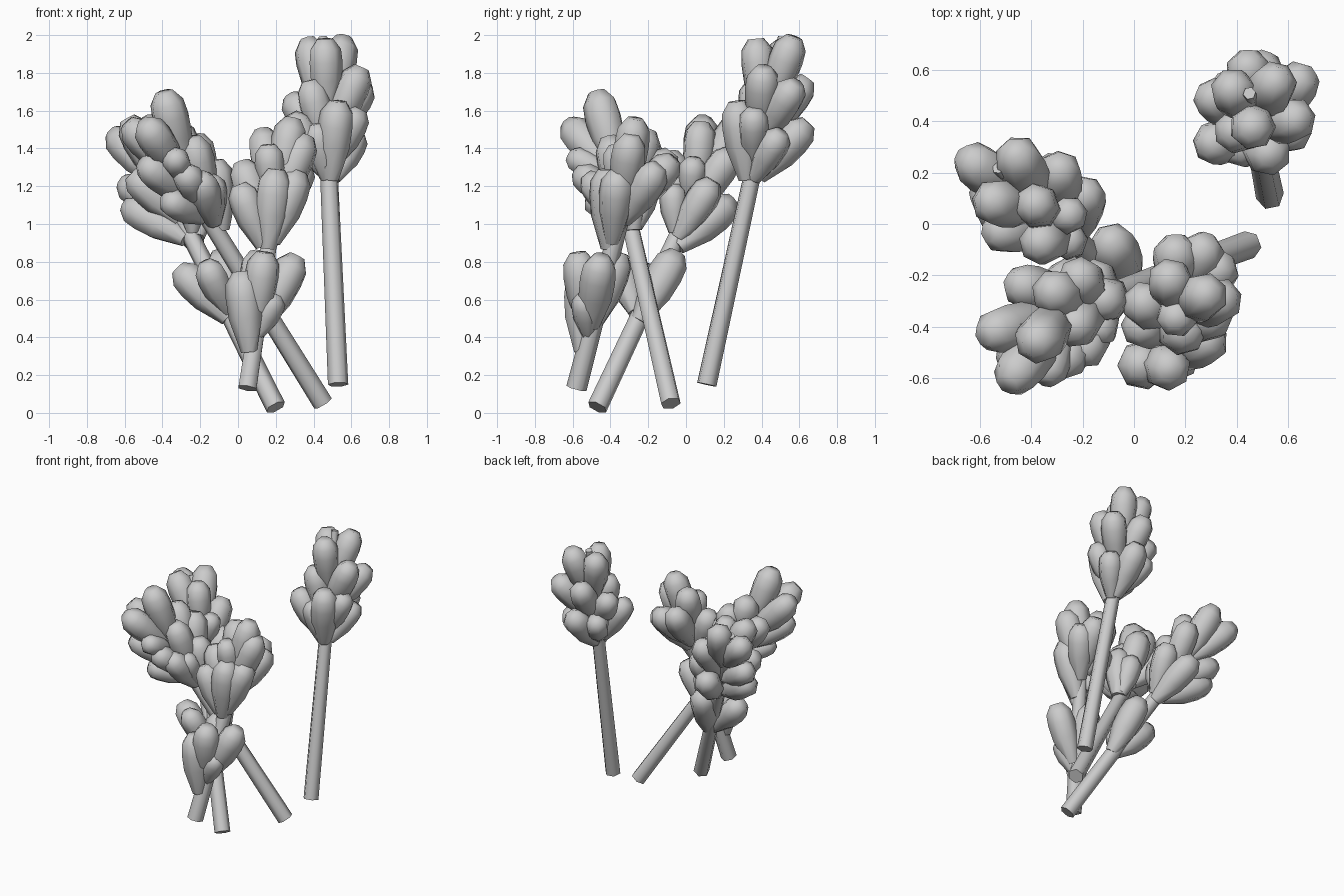
import bpy, bmesh, math
from mathutils import Vector


def lathe(bm, base, tip, profile, sides, turn=0.0):
    """Closed faceted spindle along base->tip; profile = (fraction, radius)."""
    axis = tip - base
    q = axis.to_track_quat('Z', 'Y')
    rings = []
    for f, r in profile:
        ring = []
        for i in range(sides):
            a = turn + 2 * math.pi * i / sides
            ring.append(bm.verts.new(base + axis * f + q @ Vector((r * math.cos(a), r * math.sin(a), 0))))
        rings.append(ring)
    for lo, hi in zip(rings, rings[1:]):
        for i in range(sides):
            j = (i + 1) % sides
            bm.faces.new((lo[i], lo[j], hi[j], hi[i]))
    bm.faces.new(rings[0][::-1])
    bm.faces.new(rings[-1])


def finish(bm, name):
    me = bpy.data.meshes.new(name)
    bm.to_mesh(me)
    bm.free()
    ob = bpy.data.objects.new(name, me)
    bpy.context.collection.objects.link(ob)
    me.shade_smooth()
    me.set_sharp_from_angle(angle=math.radians(65))


def stalk(name, foot, top, buds):
    """A straight stem with buds leaning out of it; bud = tip x, y, z, length."""
    foot, top = Vector(foot), Vector(top)
    bm = bmesh.new()
    lathe(bm, foot, top, [(0, 0.055), (0.7, 0.047), (1, 0.025)], 6)
    finish(bm, name + "_stem")
    d = (top - foot).normalized()
    bm = bmesh.new()
    for k, (x, y, z, length) in enumerate(buds):
        tip = Vector((x, y, z))
        along = (tip - foot).dot(d)
        out = tip - foot - d * along
        back = math.sqrt(max(length ** 2 - out.length ** 2, 0.03))
        base = foot + d * (along - back) + out * 0.15
        tip += (tip - base).normalized() * 0.01
        r = 0.04 + 0.135 * length
        lathe(bm, base, tip, [(0, r * 0.45), (0.42, r * 0.94), (0.68, r),
                              (0.86, r * 0.92), (1, r * 0.48)], 7, k)
    finish(bm, name + "_buds")


# tall stalk at the back right
stalk("tall_stalk", (0.53, 0.11, 0.15), (0.45, 0.51, 1.99), [
    (.37, .54, 1.97, .38), (.56, .57, 1.98, .4), (.46, .37, 1.97, .38),
    (.65, .41, 1.82, .38), (.67, .58, 1.74, .38), (.44, .64, 1.76, .38),
    (.38, .36, 1.75, .36), (.53, .27, 1.64, .42), (.28, .31, 1.57, .36),
    (.28, .51, 1.67, .34), (.64, .36, 1.6, .32), (.63, .5, 1.48, .32),
    (.5, .64, 1.53, .4), (.35, .56, 1.5, .32), (.41, .29, 1.52, .3)])

# stalk leaning to the front left
stalk("left_front_stalk", (0.45, -0.08, 0.05), (-.45, -.41, 1.5), [
    (-.39, -.47, 1.69, .44), (-.58, -.43, 1.53, .4), (-.49, -.62, 1.53, .42),
    (-.33, -.26, 1.53, .42), (-.47, -.23, 1.40, .38), (-.22, -.2, 1.46, .4),
    (-.24, -.41, 1.45, .4), (-.28, -.57, 1.28, .32), (-.34, -.61, 1.36, .26),
    (-.12, -.3, 1.33, .38), (-.5, -.54, 1.32, .38), (-.38, -.5, 1.13, .3),
    (-.2, -.52, 1.25, .34), (-.14, -.43, 1.24, .28), (-.16, -.2, 1.25, .3)])

# stalk leaning to the back left, with a lower whorl
stalk("left_back_stalk", (0.2, -0.47, 0.03), (-.53, .22, 1.5), [
    (-.66, .26, 1.48, .4), (-.47, .29, 1.55, .42), (-.58, .09, 1.55, .4),
    (-.29, .24, 1.38, .38), (-.56, -.03, 1.26, .36),
    (-.38, -.08, 1.37, .38), (-.19, .14, 1.22, .36), (-.61, .13, 1.22, .36),
    (-.59, .08, 1.1, .4), (-.33, .24, 1.12, .4), (-.24, .04, 1.34, .26),
    (-.26, -.07, 1.2, .26), (-.39, .08, 1.53, .36), (-.1, -.05, .84, .42),
    (-.31, -.21, .76, .38), (-.17, -.36, .79, .32)])

# upright stalk at the front, with a lower whorl
stalk("front_stalk", (0.05, -0.58, 0.13), (.24, -.25, 1.4), [
    (.13, -.2, 1.49, .38), (.29, -.27, 1.55, .4), (.36, -.29, 1.46, .4),
    (.02, -.3, 1.32, .4), (.16, -.37, 1.41, .3), (.2, -.42, 1.28, .42),
    (.16, -.08, 1.37, .4), (.28, -.07, 1.34, .38), (.35, -.15, 1.3, .38),
    (.32, -.36, 1.27, .4), (.01, -.4, 1.2, .36), (.02, -.55, .74, .43),
    (.31, -.45, .82, .42), (.14, -.57, .84, .4), (.2, -.54, .62, .24),
    (.1, -.35, .84, .4)])
